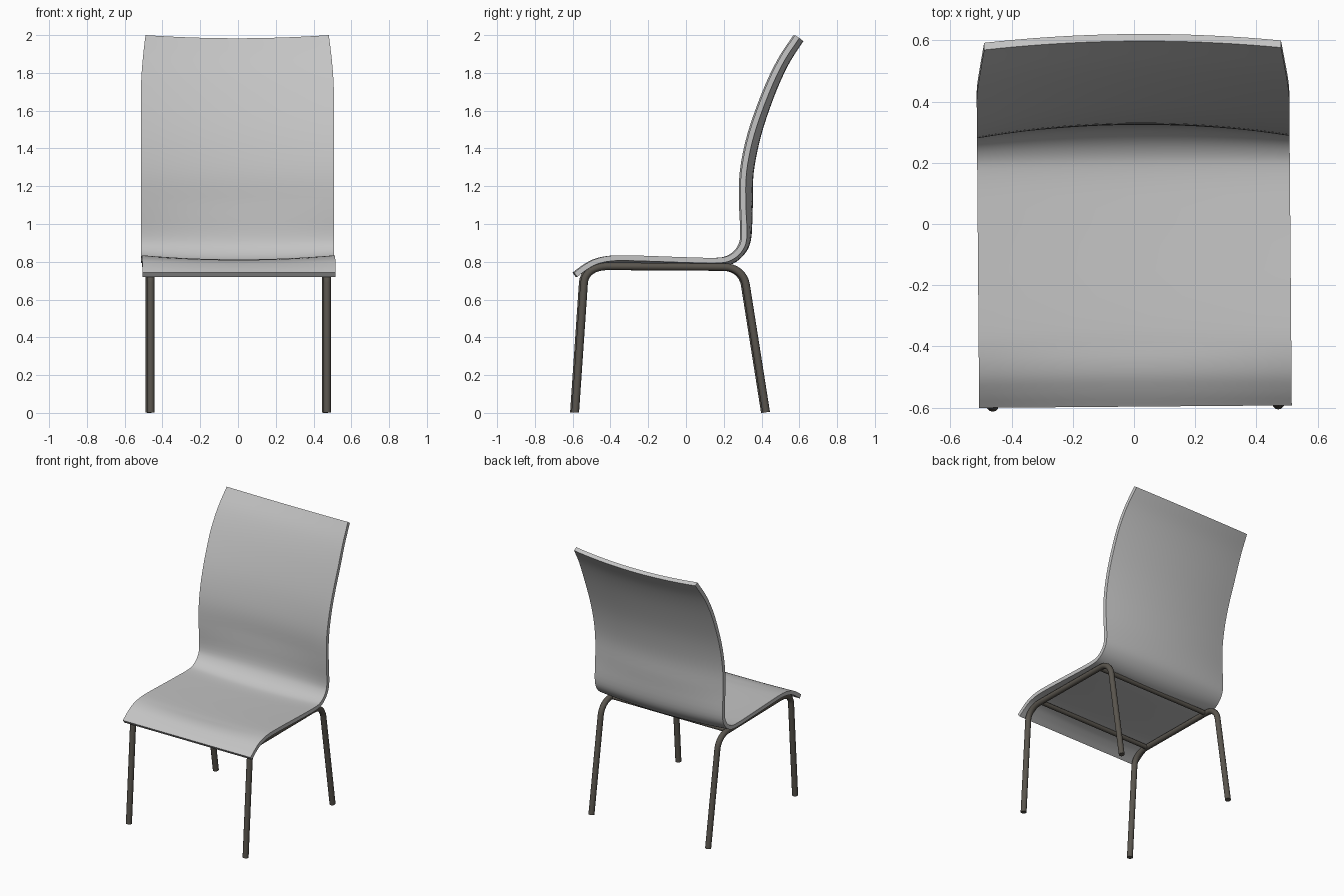
import bpy, bmesh, math
from mathutils import Vector, Matrix
from mathutils.geometry import interpolate_bezier

cube = bpy.data.objects.get("Cube")
if cube:
    bpy.data.objects.remove(cube, do_unlink=True)

TURN = Matrix.Rotation(0.008, 4, 'Z')  # the chair stands very slightly turned


def material(name, color):
    m = bpy.data.materials.new(name)
    m.use_nodes = True
    m.diffuse_color = (*color, 1)
    bsdf = next(n for n in m.node_tree.nodes if n.type == 'BSDF_PRINCIPLED')
    bsdf.inputs["Base Color"].default_value = (*color, 1)
    return m


def finish(name, bm, mat, angle=40):
    bmesh.ops.recalc_face_normals(bm, faces=bm.faces)
    bm.transform(TURN)
    me = bpy.data.meshes.new(name)
    bm.to_mesh(me)
    bm.free()
    me.materials.append(mat)
    ob = bpy.data.objects.new(name, me)
    bpy.context.collection.objects.link(ob)
    bpy.ops.object.select_all(action='DESELECT')
    ob.select_set(True)
    bpy.context.view_layer.objects.active = ob
    bpy.ops.object.shade_smooth_by_angle(angle=math.radians(angle))
    return ob


def spline(pts, steps):
    """Smooth curve through the points."""
    p = [Vector(q) for q in pts]
    p = [2 * p[0] - p[1]] + p + [2 * p[-1] - p[-2]]
    out = []
    for a, b, c, d in zip(p, p[1:], p[2:], p[3:]):
        for i in range(steps):
            t = i / steps
            out.append(b + 0.5 * t * (c - a + t * (2 * a - 5 * b + 4 * c - d
                                                   + t * (3 * (b - c) + d - a))))
    return out + [p[-2]]


def tube(name, path, radius, mat, sides=12):
    """Capped tube that follows a planar path."""
    bm = bmesh.new()
    rings = []
    flat = Vector((0, 1, 0)) if abs(path[-1].x - path[0].x) > 0.1 else Vector((1, 0, 0))
    for i, p in enumerate(path):
        tan = (path[min(i + 1, len(path) - 1)] - path[max(i - 1, 0)]).normalized()
        up = tan.cross(flat).normalized()
        angles = [2 * math.pi * k / sides for k in range(sides)]
        rings.append([bm.verts.new(p + radius * (math.cos(a) * flat + math.sin(a) * up))
                      for a in angles])
    for r, s in zip(rings, rings[1:]):
        for k in range(sides):
            n = (k + 1) % sides
            bm.faces.new((r[k], r[n], s[n], s[k]))
    bm.faces.new(rings[0])
    bm.faces.new(rings[-1])
    return finish(name, bm, mat)


shell_grey = material("shell grey", (0.55, 0.55, 0.55))
frame_metal = material("dark metal", (0.10, 0.09, 0.075))

# Seat and backrest: one bent sheet, hollowed across its width
THICK, HALF, COLS = 0.028, 0.511, 20
profile = spline([(-0.597, 0.742), (-0.55, 0.778), (-0.49, 0.812), (-0.41, 0.831),
                  (-0.3, 0.834), (0, 0.824), (0.16, 0.821), (0.225, 0.834),
                  (0.272, 0.875), (0.291, 0.94), (0.285, 1.1), (0.289, 1.28),
                  (0.33, 1.48), (0.408, 1.7), (0.488, 1.87), (0.573, 2.0)], 4)
bm = bmesh.new()
top, under = [], []
for i, p in enumerate(profile):
    tan = (profile[min(i + 1, len(profile) - 1)] - profile[max(i - 1, 0)]).normalized()
    back = Vector((tan.y, -tan.x))
    y, z = p
    if z < 0.86:
        sag = 0.022 * min(1, max(0, (y + 0.597) / 0.2))
    else:
        sag = 0.022 + 0.020 * min(1, (z - 0.86) / 0.25) - 0.012 * max(0, (z - 1.4) / 0.6)
    half = HALF - 0.026 * max(0, (z - 1.7) / 0.3) ** 1.6
    for rows, depth in ((top, 0), (under, THICK)):
        row = []
        for c in range(COLS + 1):
            u = 2 * c / COLS - 1
            q = p + back * (depth + sag * (1 - u * u))
            row.append(bm.verts.new((u * half, q.x, q.y)))
        rows.append(row)
for rows in (top, under):
    for r, s in zip(rows, rows[1:]):
        for c in range(COLS):
            bm.faces.new((r[c], r[c + 1], s[c + 1], s[c]))
for i in range(len(top) - 1):
    for c in (0, COLS):
        bm.faces.new((top[i][c], top[i + 1][c], under[i + 1][c], under[i][c]))
for i in (0, -1):
    for c in range(COLS):
        bm.faces.new((top[i][c], top[i][c + 1], under[i][c + 1], under[i][c]))
finish("seat_shell", bm, shell_grey)

# Frame: each side is one tube bent into front leg, rail and back leg
LEG_X, RAIL_Z, RADIUS = 0.467, 0.776, 0.02


def bend(a, corner, b):
    k = 0.6
    return interpolate_bezier(a, a.lerp(corner, k), b.lerp(corner, k), b, 9)


for side, x in (("left", LEG_X), ("right", -LEG_X)):
    def v(y, z):
        return Vector((x, y, z))
    front = bend(v(-0.543, 0.69), v(-0.537, RAIL_Z), v(-0.42, RAIL_Z))
    rear = bend(v(0.2, RAIL_Z - 0.004), v(0.298, RAIL_Z - 0.004), v(0.314, 0.68))
    tube(side + "_leg_frame", [v(-0.59, 0.002)] + front + rear + [v(0.421, 0.003)],
         RADIUS, frame_metal)

# Cross bars under the seat
for name, y in (("front_cross_bar", -0.41), ("rear_cross_bar", 0.19)):
    tube(name, [Vector((-LEG_X, y, 0.772)), Vector((LEG_X, y, 0.772))], 0.016, frame_metal)
